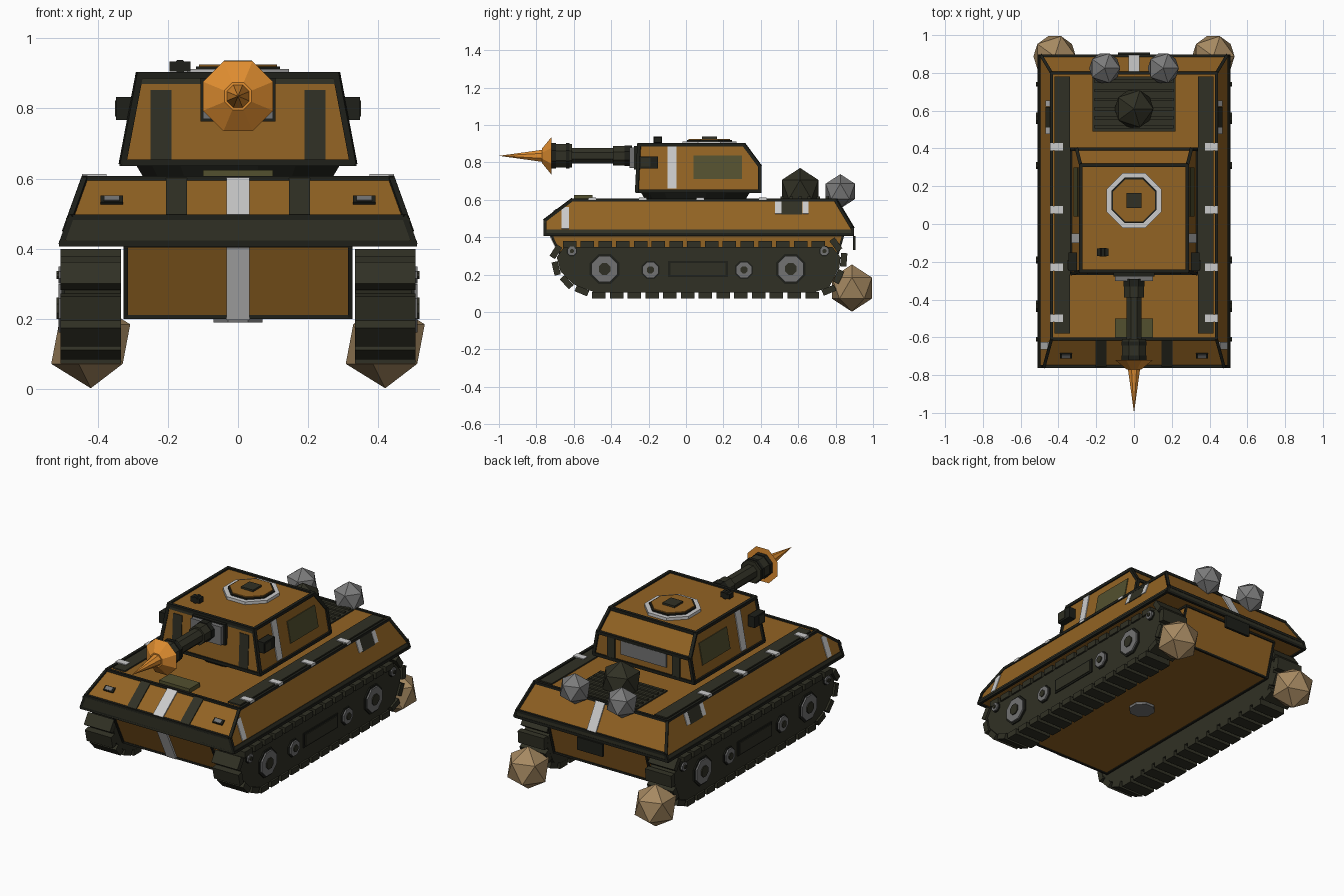
import bpy, bmesh, math
from mathutils import Matrix, Vector

if "Cube" in bpy.data.objects:
    bpy.data.objects.remove(bpy.data.objects["Cube"])


def material(name, rgb):
    m = bpy.data.materials.new(name)
    m.diffuse_color = (*rgb, 1)
    m.use_nodes = True
    m.node_tree.nodes["Principled BSDF"].inputs["Base Color"].default_value = m.diffuse_color
    return m


ORANGE = material("ochre_paint", (0.29, 0.125, 0.017))
DARK = material("dark_olive", (0.030, 0.030, 0.018))
BLACK = material("black_trim", (0.013, 0.014, 0.010))
WHITE = material("pale_marking", (0.60, 0.60, 0.60))
GRAY = material("steel_gray", (0.17, 0.17, 0.17))
SMOKE = material("smoke_gray", (0.20, 0.20, 0.20))
TAN = material("dust_tan", (0.38, 0.25, 0.12))
GLASS = material("olive_glass", (0.085, 0.080, 0.028))
FLAME = material("flame_orange", (0.75, 0.27, 0.03))


def finish(name, bm, mat):
    bmesh.ops.recalc_face_normals(bm, faces=bm.faces)
    me = bpy.data.meshes.new(name)
    bm.to_mesh(me)
    bm.free()
    me.materials.append(mat)
    ob = bpy.data.objects.new(name, me)
    bpy.context.scene.collection.objects.link(ob)
    return ob


def add_box(bm, center, size, rot=None):
    m = Matrix.Translation(center) @ (rot or Matrix()) @ Matrix.Diagonal((*size, 1))
    bmesh.ops.create_cube(bm, size=1, matrix=m)


def box(name, center, size, mat):
    bm = bmesh.new()
    add_box(bm, center, size)
    return finish(name, bm, mat)


def cyl(name, center, axis, r1, r2, depth, mat, n=8):
    turn = {"X": Matrix.Rotation(math.pi / 2, 4, "Y"),
            "Y": Matrix.Rotation(math.pi / 2, 4, "X"), "Z": Matrix()}[axis]
    bm = bmesh.new()
    m = Matrix.Translation(center) @ turn @ Matrix.Rotation(math.pi / n, 4, "Z")
    bmesh.ops.create_cone(bm, cap_ends=True, segments=n, radius1=r1, radius2=r2,
                          depth=depth, matrix=m)
    return finish(name, bm, mat)


def ball(name, center, r, mat):
    bm = bmesh.new()
    bmesh.ops.create_icosphere(bm, subdivisions=1, radius=r,
                               matrix=Matrix.Translation(center))
    return finish(name, bm, mat)


def add_slab(bm, a, b):
    """Closed solid between two matching outlines."""
    va, vb = [bm.verts.new(p) for p in a], [bm.verts.new(p) for p in b]
    bm.faces.new(va)
    bm.faces.new(vb[::-1])
    for i in range(len(va)):
        j = (i + 1) % len(va)
        bm.faces.new((va[i], va[j], vb[j], vb[i]))


def plate(name, pts, mat, t=0.004):
    """Thin plate straddling the surface through pts."""
    p = [Vector(q) for q in pts]
    n = (p[1] - p[0]).cross(p[2] - p[0]).normalized() * t
    bm = bmesh.new()
    add_slab(bm, [q + n for q in p], [q - n for q in p])
    return finish(name, bm, mat)


def shell(name, profile, half, mat, r=0.008):
    """Body from a side profile (y, z) and half width by height, with edge trim."""
    rt = [Vector((half(z), y, z)) for y, z in profile]
    lf = [Vector((-half(z), y, z)) for y, z in profile]
    bm = bmesh.new()
    add_slab(bm, rt, lf)
    finish(name, bm, mat)
    bm = bmesh.new()
    edges = list(zip(rt, lf))
    for side in (rt, lf):
        edges += list(zip(side, side[1:] + side[:1]))
    for a, b in edges:
        d = b - a
        add_box(bm, (a + b) / 2, (r * 2, r * 2, d.length + r),
                d.to_track_quat("Z", "Y").to_matrix().to_4x4())
    finish(name + "_edge_trim", bm, BLACK)


def side_plate(name, s, half, y0, y1, z0, z1, mat, t=0.004):
    plate(name, [(s * half(z0), y0, z0), (s * half(z0), y1, z0),
                 (s * half(z1), y1, z1), (s * half(z1), y0, z1)], mat, t)


def cross_plate(name, x0, x1, a, b, mat, t=0.004):
    """Plate across x between side-profile points a and b."""
    plate(name, [(x0, *a), (x1, *a), (x1, *b), (x0, *b)], mat, t)


def hull_x(z): return 0.505 - (z - 0.41) * 0.36
def turret_x(z): return 0.33 - (z - 0.64) * 0.19


# Upper hull, lower hull, turret
shell("upper_hull", [(-.755, .415), (-.755, .49), (-.61, .60), (.80, .60),
                     (.89, .45), (.89, .415)], hull_x, ORANGE)
shell("lower_hull", [(-.72, .41), (-.62, .205), (.78, .205), (.84, .41)],
      lambda z: 0.32, ORANGE, 0.006)
shell("turret", [(-.262, .645), (-.25, .895), (.31, .895), (.395, .78),
                 (.395, .645)], turret_x, ORANGE, 0.009)
cyl("turret_ring", (0, .05, .62), "Z", .27, .30, .05, BLACK, 16)
cyl("floor_hatch", (0, .07, .2), "Z", .075, .075, .02, GRAY)

# Hull lips, centre stripes and rear plate
cross_plate("front_lip", -.49, .49, (-.757, .41), (-.757, .487), DARK, .006)
cross_plate("rear_lip", -.50, .50, (.891, .41), (.891, .45), DARK, .005)
cross_plate("front_stripe", -.033, .033, (-.757, .49), (-.612, .60), WHITE, .006)
cross_plate("lower_stripe", -.033, .033, (-.722, .405), (-.622, .20), WHITE, .006)
cross_plate("rear_stripe", -.03, .03, (.89, .452), (.803, .598), WHITE, .006)
box("rear_hook_plate", (0, .90, .37), (.17, .015, .075), BLACK)
box("driver_hatch", (0, -.55, .61), (.20, .10, .03), GLASS)

# Engine deck grille
box("engine_deck", (0, .635, .602), (.44, .29, .012), DARK)
bm = bmesh.new()
for i in range(6):
    add_box(bm, (0, .515 + i * .048, .611), (.42, .018, .012))
finish("engine_slats", bm, DARK)
ball("dark_smoke", (0, .61, .655), .115, DARK)

# Track path in side view (y, z)
PATH = [(-.67, .362), (.80, .362), (.845, .30), (.84, .24), (.785, .125), (.70, .09),
        (-.50, .09), (-.62, .14), (-.69, .215), (-.71, .30)]


def walk(path, count):
    pts = [Vector(p) for p in path]
    segs = list(zip(pts, pts[1:] + pts[:1]))
    step = sum((b - a).length for a, b in segs) / count
    pos = step / 2
    for a, b in segs:
        length = (b - a).length
        while pos < length:
            yield a.lerp(b, pos / length), (b - a) / length
            pos += step
        pos -= length


for s, side in ((-1, "left"), (1, "right")):
    # Running gear
    inner = [(.07 + (y - .07) * .975, .23 + (z - .23) * .90) for y, z in PATH]
    bm = bmesh.new()
    add_slab(bm, [(s * .335, y, z) for y, z in inner], [(s * .495, y, z) for y, z in inner])
    finish(side + "_track_body", bm, DARK)
    bm = bmesh.new()
    for p, d in walk(PATH, 36):
        add_box(bm, (s * .42, p.x, p.y), (.172, .072, .034),
                Matrix.Rotation(math.atan2(d.y, d.x), 4, "X"))
    finish(side + "_track_pads", bm, DARK)
    for y, z, r in ((-.435, .23, .075), (.56, .23, .075), (-.19, .225, .046),
                    (.31, .225, .046), (-.61, .325, .026), (.74, .325, .026)):
        cyl(side + "_wheel_rim", (s * .497, y, z), "X", r * 1.15, r * 1.15, .012, BLACK)
        cyl(side + "_wheel", (s * .502, y, z), "X", r, r, .02, GRAY)
        cyl(side + "_wheel_hub", (s * .505, y, z), "X", r * .45, r * .45, .026, DARK)
    box(side + "_track_panel_frame", (s * .495, .065, .23), (.012, .32, .085), BLACK)
    box(side + "_track_panel", (s * .498, .065, .23), (.014, .295, .065), DARK)

    # Hull markings and deck fittings
    side_plate(side + "_side_lip", s, hull_x, -.755, .89, .412, .44, DARK, .006)
    side_plate(side + "_side_stripe", s, hull_x, -.665, -.625, .445, .56, WHITE)
    side_plate(side + "_side_vent", s, hull_x, .51, .62, .52, .598, DARK)
    for y in (.477, .622):
        side_plate(side + "_vent_mark", s, hull_x, y, y + .033, .525, .59, WHITE, .0045)
    box(side + "_deck_strip", (s * .38, .10, .602), (.08, 1.36, .012), DARK)
    for y in (.41, .075, -.23, -.50):
        box(side + "_deck_clip", (s * .41, y, .606), (.07, .04, .014), WHITE)
    cross_plate(side + "_glacis_stripe", s * .145, s * .205, (-.756, .49), (-.612, .60), DARK, .005)
    lamp = [(-.755 + (z - .49) * 1.318, z) for z in (.526, .545)]
    cross_plate(side + "_headlight_rim", s * .328, s * .392, *lamp, BLACK, .009)
    cross_plate(side + "_headlight", s * .338, s * .382, (lamp[0][0] + .004, lamp[0][1] + .003),
                (lamp[1][0] - .004, lamp[1][1] - .003), GRAY, .012)

    # Turret sides, front and back
    side_plate(side + "_turret_stripe", s, turret_x, -.10, -.05, .66, .89, WHITE, .005)
    side_plate(side + "_turret_window", s, turret_x, .04, .30, .71, .835, GLASS, .005)
    box(side + "_turret_pod", (s * .325, -.20, .80), (.045, .10, .065), BLACK)
    box(side + "_turret_pod_cap", (s * .345, -.215, .80), (.012, .05, .045), DARK)
    cross_plate(side + "_turret_front_stripe", s * .19, s * .25, (-.262, .65), (-.252, .853), DARK)
    cross_plate(side + "_turret_back_stripe", s * .19, s * .24, (.397, .65), (.397, .78), DARK, .006)

    # Smoke and dust puffs
    ball(side + "_smoke_puff", (s * .155, .825, .645), .092, SMOKE)
    ball(side + "_dust_puff", (s * .42, .887, .128), .126, TAN)

# Turret rear panel, front band and roof hatch
cross_plate("turret_back_panel", -.15, .15, (.397, .69), (.397, .77), GRAY, .006)
cross_plate("turret_front_band", -.275, .275, (-.2515, .87), (-.25, .895), DARK)
for name, r, top, mat in (("hatch_ring", .157, .912, WHITE), ("hatch_seam", .130, .920, BLACK),
                          ("hatch_lid", .120, .926, ORANGE)):
    cyl(name, (0, .125, (.89 + top) / 2), "Z", r, r, top - .89, mat)
box("hatch_handle", (0, .125, .926), (.08, .08, .022), DARK)
cyl("roof_periscope", (-.165, -.15, .92), "Y", .02, .02, .045, BLACK)
box("roof_periscope_body", (-.165, -.15, .92), (.06, .04, .028), BLACK)

# Gun and muzzle flame
box("mantlet_frame", (0, -.265, .825), (.215, .025, .125), BLACK)
box("mantlet", (0, -.28, .825), (.20, .045, .11), GRAY)
for name, y0, y1, r, mat in (("barrel_base", -.33, -.29, .06, BLACK),
                             ("barrel_collar", -.39, -.325, .056, DARK),
                             ("barrel", -.62, -.38, .044, DARK),
                             ("muzzle_brake", -.705, -.61, .068, DARK),
                             ("muzzle_ring_back", -.642, -.622, .073, BLACK),
                             ("muzzle_ring_front", -.72, -.695, .073, BLACK)):
    cyl(name, (0, (y0 + y1) / 2, .835), "Y", r, r, y1 - y0, mat)
cyl("flame_flare", (0, -.745, .835), "Y", .108, .042, .05, FLAME)
cyl("flame_spike", (0, -.86, .835), "Y", .042, 0, .28, FLAME)
